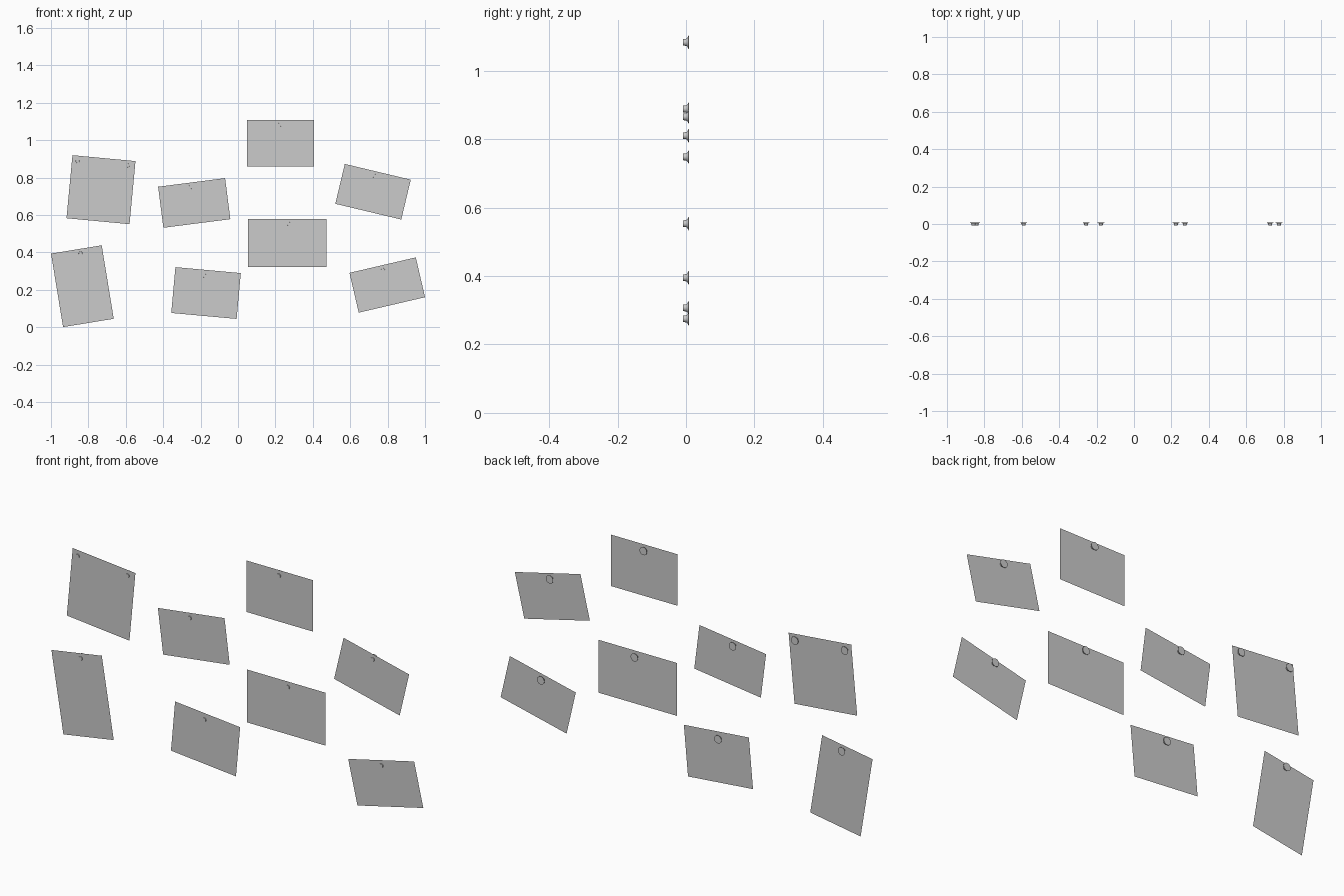
import bpy, bmesh
from math import cos, sin, pi, radians

if "Cube" in bpy.data.objects:
    bpy.data.objects.remove(bpy.data.objects["Cube"])

SHEET_Y = -0.005

# sheet: centre x, centre z, width, height, tilt in degrees
SHEETS = [
    (-0.7325, 0.7355, 0.3385, 0.3385, -5.4),
    (-0.832, 0.2195, 0.2745, 0.398, 9.3),
    (-0.234, 0.6645, 0.361, 0.221, 7.3),
    (-0.171, 0.183, 0.351, 0.246, -5.2),
    (0.227, 0.984, 0.358, 0.25, 0),
    (0.263, 0.4515, 0.42, 0.257, 0),
    (0.722, 0.7245, 0.3625, 0.219, -13.4),
    (0.798, 0.2257, 0.364, 0.2185, 13.1),
]
# pin positions x, z
PINS = [(-0.858, 0.888), (-0.59, 0.865), (-0.842, 0.395), (-0.256, 0.748),
        (-0.177, 0.275), (0.224, 1.083), (0.272, 0.553), (0.728, 0.81), (0.775, 0.307)]
# pin profile: radius, y (narrow grip in front, flared disc behind)
PROFILE = [(0.0095, -0.009), (0.0105, 0.001), (0.013, 0.004), (0.0195, 0.0075), (0.0195, 0.009)]
SIDES = 20


def add_object(name, bm):
    bmesh.ops.recalc_face_normals(bm, faces=bm.faces)
    mesh = bpy.data.meshes.new(name)
    bm.to_mesh(mesh)
    bm.free()
    ob = bpy.data.objects.new(name, mesh)
    bpy.context.collection.objects.link(ob)
    return ob


# thin paper sheets
for i, (cx, cz, w, h, tilt) in enumerate(SHEETS):
    a = radians(tilt)
    bm = bmesh.new()
    verts = []
    for sx, sz in ((-1, -1), (1, -1), (1, 1), (-1, 1)):
        u, v = sx * w / 2, sz * h / 2
        verts.append(bm.verts.new((cx + u * cos(a) - v * sin(a), SHEET_Y,
                                   cz + u * sin(a) + v * cos(a))))
    bm.faces.new(verts)
    add_object(f"paper_sheet_{i + 1}", bm)

# round pins, each a lathed profile around y
for i, (px, pz) in enumerate(PINS):
    bm = bmesh.new()
    rings = [[bm.verts.new((px + r * cos(2 * pi * k / SIDES), y, pz + r * sin(2 * pi * k / SIDES)))
              for k in range(SIDES)] for r, y in PROFILE]
    for lo, hi in zip(rings, rings[1:]):
        for k in range(SIDES):
            n = (k + 1) % SIDES
            bm.faces.new((lo[k], lo[n], hi[n], hi[k]))
    bm.faces.new(rings[0])
    bm.faces.new(rings[-1])
    pin = add_object(f"pin_{i + 1}", bm)
    bpy.ops.object.select_all(action='DESELECT')
    pin.select_set(True)
    bpy.context.view_layer.objects.active = pin
    bpy.ops.object.shade_smooth_by_angle(angle=radians(35))
